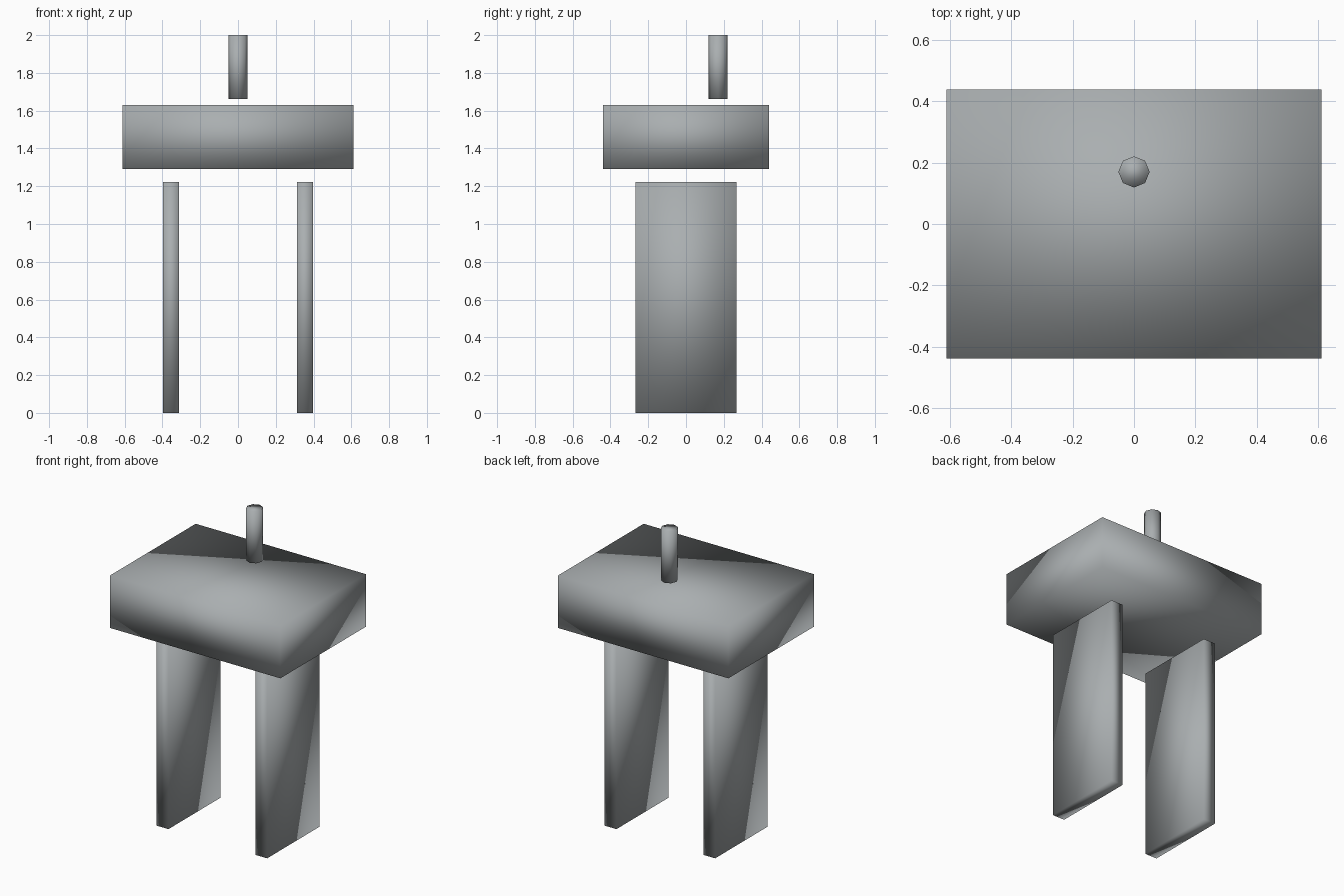
import bpy

default_cube = bpy.data.objects.get("Cube")
if default_cube:
    bpy.data.objects.remove(default_cube, do_unlink=True)

# One cool mid grey for every part
GREY = (0.40, 0.425, 0.435, 1)
grey = bpy.data.materials.new("cool grey")
grey.use_nodes = True
grey.diffuse_color = GREY
grey.node_tree.nodes["Principled BSDF"].inputs["Base Color"].default_value = GREY


def finish(name):
    """Name the active part, smooth it over all its edges and colour it."""
    part = bpy.context.object
    part.name = part.data.name = name
    bpy.ops.object.transform_apply(location=False, rotation=False, scale=True)
    bpy.ops.object.shade_smooth()
    part.data.materials.append(grey)


def block(name, x, size, bottom, top):
    """Box of the given (width, depth) between two heights."""
    bpy.ops.mesh.primitive_cube_add(size=1, location=(x, 0, (bottom + top) / 2))
    bpy.context.object.scale = (size[0], size[1], top - bottom)
    finish(name)


# Slab legs
for side, sign in (("left", 1), ("right", -1)):
    block(f"{side}_leg", sign * 0.354, (0.085, 0.535), 0, 1.222)

# Thick top floating above the legs
block("top_slab", 0, (1.222, 0.878), 1.29, 1.63)

# Eight-sided post floating above the slab, towards the back
bpy.ops.mesh.primitive_cylinder_add(vertices=8, radius=0.051, depth=0.337,
                                    location=(0, 0.17, 1.8315))
finish("post")
